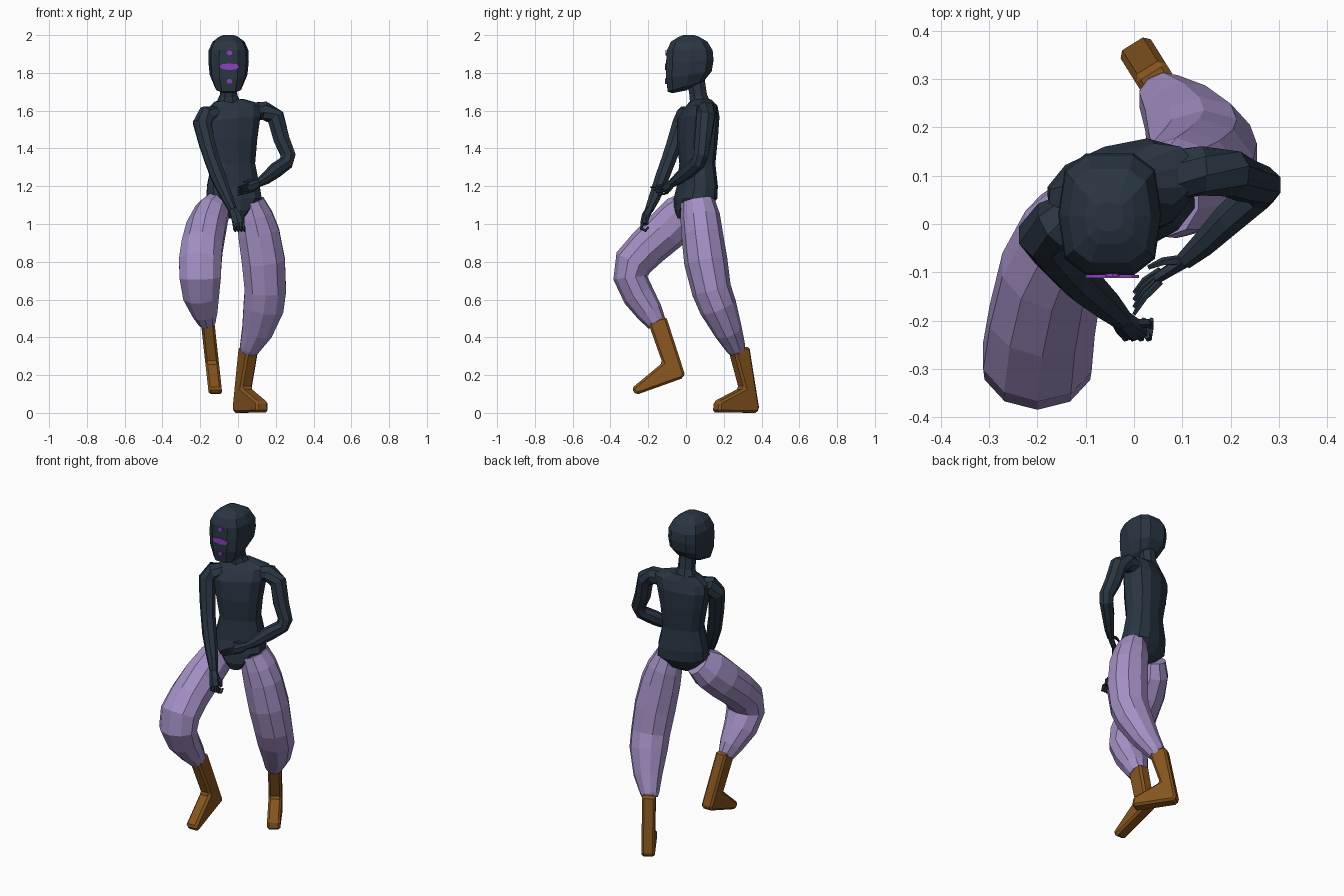
import bpy, bmesh, math
from mathutils import Vector


def material(name, rgb):
    m = bpy.data.materials.new(name)
    m.diffuse_color = (*rgb, 1)
    return m


SLATE = material("dark slate", (0.022, 0.036, 0.054))
LILAC = material("lilac cloth", (0.37, 0.28, 0.56))
BROWN = material("brown leather", (0.235, 0.09, 0.014))
VIOLET = material("violet glow", (0.26, 0.05, 0.52))


def loft(name, rings, mat):
    """Skin a list of equal-sized point rings and cap both ends."""
    bm = bmesh.new()
    rv = [[bm.verts.new(p) for p in r] for r in rings]
    n = len(rv[0])
    for a, b in zip(rv, rv[1:]):
        for i in range(n):
            j = (i + 1) % n
            bm.faces.new((a[i], a[j], b[j], b[i]))
    bm.faces.new(rv[0])
    bm.faces.new(rv[-1])
    bmesh.ops.recalc_face_normals(bm, faces=bm.faces)
    me = bpy.data.meshes.new(name)
    bm.to_mesh(me)
    bm.free()
    me.materials.append(mat)
    ob = bpy.data.objects.new(name, me)
    bpy.context.collection.objects.link(ob)
    return ob


def tube(name, rows, mat, n=8, ref=(1, 0, 0)):
    """Limb along a path; rows are x, y, z, radius along ref, radius across."""
    pts = [Vector(r[:3]) for r in rows]
    rings = []
    for k, r in enumerate(rows):
        t = Vector()
        if k:
            t += (pts[k] - pts[k - 1]).normalized()
        if k < len(pts) - 1:
            t += (pts[k + 1] - pts[k]).normalized()
        t.normalize()
        u = Vector(ref)
        u = (u - t * u.dot(t)).normalized()
        v = t.cross(u)
        angs = [2 * math.pi * (i + 0.5) / n for i in range(n)]
        rings.append([pts[k] + u * r[3] * math.cos(a) + v * r[4] * math.sin(a) for a in angs])
    return loft(name, rings, mat)


def power(c, p):
    return math.copysign(abs(c) ** p, c)


def level_rings(rows, n, yaw=0.0, p=1.0):
    """Rings stacked in z; rows are x, y, z, half width, half depth, x slope, y slope."""
    cy, sy = math.cos(yaw), math.sin(yaw)
    out = []
    for x, y, z, rx, ry, tx, ty in rows:
        ring = []
        for i in range(n):
            a = 2 * math.pi * i / n
            u, v = rx * power(math.cos(a), p), ry * power(math.sin(a), p)
            ring.append((x + u * cy - v * sy, y + u * sy + v * cy, z + tx * u + ty * v))
        out.append(ring)
    return out


# Head, with a flat face and a jaw line rising to the back
loft("head", level_rings([
    (-.05, -.035, 1.70, .035, .04, 0, .2),
    (-.05, 0, 1.73, .075, .10, 0, .3),
    (-.05, .015, 1.79, .10, .125, 0, .15),
    (-.05, .02, 1.86, .107, .13, 0, .05),
    (-.05, .02, 1.92, .105, .125, 0, 0),
    (-.05, .017, 1.965, .085, .10, 0, 0),
    (-.05, .015, 1.99, .052, .058, 0, 0),
    (-.05, .015, 2.0, .028, .03, 0, 0)], 10, p=.65), SLATE)

# Face marks: one wide slit and a dot above and below
for name, z, y, w, h in (("face_slit", 1.833, -.109, .055, .018),
                         ("upper_dot", 1.906, -.1055, .015, .014),
                         ("lower_dot", 1.755, -.107, .015, .014)):
    loft(name, [[(-.045 + w * math.cos(a * math.pi / 4), yy, z + h * math.sin(a * math.pi / 4))
                 for a in range(8)] for yy in (y - .003, y + .003)], VIOLET)

# Neck and twisted torso
tube("neck", [(-.05, .075, 1.63, .075, .06), (-.05, .065, 1.68, .05, .05),
              (-.05, .05, 1.78, .048, .05)], SLATE)
loft("torso", level_rings([
    (-.01, .0, 1.03, .035, .045, 0, 0),
    (-.015, .03, 1.075, .085, .09, 0, 0),
    (-.02, .05, 1.135, .15, .105, 0, 0),
    (-.025, .06, 1.2, .145, .098, 0, 0),
    (-.025, .06, 1.32, .118, .088, 0, 0),
    (-.03, .06, 1.45, .135, .10, 0, 0),
    (-.03, .065, 1.56, .155, .10, .08, 0),
    (-.025, .075, 1.615, .16, .075, .12, 0),
    (-.045, .078, 1.655, .08, .05, .08, 0)], 12, math.radians(18), .8), SLATE)

# Right arm, hanging across the front
tube("right_arm", [
    (-.10, .03, 1.575, .05, .05), (-.165, 0, 1.575, .055, .055),
    (-.19, -.025, 1.53, .052, .052), (-.165, -.06, 1.43, .046, .045),
    (-.14, -.09, 1.345, .042, .042), (-.105, -.125, 1.25, .042, .04),
    (-.06, -.165, 1.145, .033, .033), (-.028, -.195, 1.075, .023, .024)], SLATE)
# Left arm, bent across the waist
DIAG = (.7, -.7, 0)
tube("left_arm", [
    (.07, .10, 1.595, .055, .05), (.14, .11, 1.60, .052, .05),
    (.20, .105, 1.565, .052, .05), (.23, .09, 1.45, .046, .046),
    (.265, .08, 1.365, .042, .042), (.255, .065, 1.325, .04, .04),
    (.20, .015, 1.285, .036, .042), (.145, -.04, 1.24, .028, .032),
    (.105, -.075, 1.215, .02, .022)], SLATE, ref=DIAG)

# Hands
tube("right_palm", [(-.03, -.193, 1.08, .022, .02), (-.012, -.212, 1.045, .03, .022),
                    (0, -.225, 1.0, .032, .018)], SLATE, 6)
tube("left_palm", [(.108, -.072, 1.217, .018, .02), (.082, -.09, 1.2, .014, .03),
                   (.048, -.112, 1.188, .012, .026)], SLATE, 6, DIAG)
for i in range(4):
    s = i - 1.5
    x = .002 + s * .016
    tube(f"right_finger_{i + 1}", [
        (x, -.23, 1.01, .008, .009), (x + .004, -.236, .975, .008, .009),
        (x + .008, -.215, .965, .008, .008), (x + .01, -.198, .985, .006, .006)], SLATE, 5)
    z = 1.188 + s * .013
    tube(f"left_finger_{i + 1}", [
        (.055, -.108 - s * .008, z, .008, .008), (.022, -.135 - s * .012, z - .008, .007, .007),
        (.0, -.165 - s * .015, z - .014, .004, .004)], SLATE, 5, DIAG)
tube("right_thumb", [(-.01, -.205, 1.06, .011, .011), (.026, -.205, 1.03, .01, .01),
                     (.03, -.205, .995, .006, .006)], SLATE, 5, (0, 1, 0))
tube("left_thumb", [(.095, -.075, 1.222, .011, .011), (.06, -.078, 1.23, .009, .009),
                    (.03, -.09, 1.222, .005, .005)], SLATE, 5, DIAG)

# Baggy trouser legs
tube("right_trouser_leg", [
    (-.105, .03, 1.105, .075, .085), (-.14, -.02, 1.05, .095, .115),
    (-.17, -.10, .97, .11, .115), (-.19, -.20, .88, .115, .108),
    (-.20, -.275, .80, .118, .105), (-.20, -.295, .715, .115, .09),
    (-.195, -.25, .62, .10, .085), (-.175, -.19, .53, .07, .07),
    (-.163, -.155, .475, .046, .052)], LILAC, 10)
tube("left_trouser_leg", [
    (.065, .062, 1.12, .075, .09), (.088, .075, 1.04, .10, .105),
    (.11, .085, .95, .115, .11), (.135, .105, .80, .12, .115),
    (.145, .135, .65, .115, .105), (.135, .17, .56, .112, .10),
    (.10, .225, .43, .085, .075), (.06, .265, .34, .055, .052),
    (.053, .272, .32, .045, .042)], LILAC, 10)


# Boots: side profile of forward distance and height, given width
def boot(name, profile, place, half):
    sides = [[place(f, z, s * half) for f, z in profile] for s in (-1, 1)]
    ob = loft(name, sides, BROWN)
    bev = ob.modifiers.new("soft_edges", "BEVEL")
    bev.width = .012
    bev.segments = 1


boot("right_boot", [(-.205, .49), (-.105, .51), (-.008, .21), (-.013, .185), (-.265, .095),
                    (-.288, .13), (-.125, .265)],
     lambda f, z, s: (-.13 - .11 * (z - .2) + s, f, z), .036)
boot("left_boot", [(.06, .35), (.165, .35), (.095, .13), (.25, .06), (.256, .003),
                   (.01, 0), (0, .03)],
     lambda f, z, s: (-.003 + f * .53 + s * .85, .373 - f * .85 + s * .53, z), .037)
